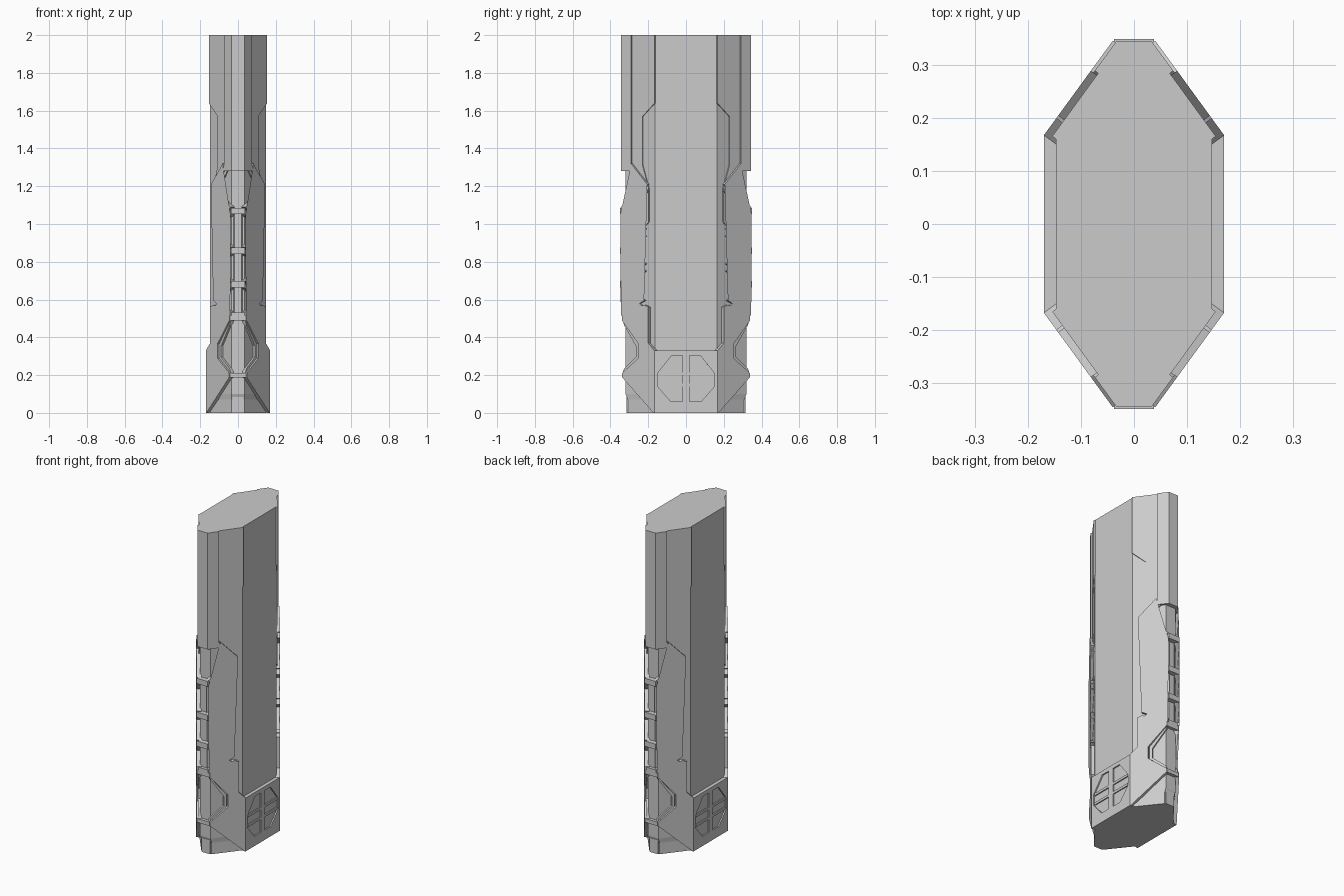
import bpy, bmesh
from mathutils import Vector

if "Cube" in bpy.data.objects:
    bpy.data.objects.remove(bpy.data.objects["Cube"])

# Core cross-section: a flat side, a slanted corner face and a narrow flat end
SIDE_X, SIDE_Y, END_X, END_Y = 0.148, 0.165, 0.035, 0.32
N = Vector((END_Y - SIDE_Y, SIDE_X - END_X, 0)).normalized()   # slant normal
C0 = N.x * SIDE_X + N.y * SIDE_Y
QUADS = [(1, 1), (-1, 1), (-1, -1), (1, -1)]


def finish(name, bm):
    bmesh.ops.recalc_face_normals(bm, faces=bm.faces[:])
    me = bpy.data.meshes.new(name)
    bm.to_mesh(me)
    bm.free()
    ob = bpy.data.objects.new(name, me)
    bpy.context.collection.objects.link(ob)
    return ob


def skin(bm, loops):
    """Stack of equal-length loops, capped at both ends."""
    rings = [[bm.verts.new(p) for p in lp] for lp in loops]
    n = len(rings[0])
    for a, b in zip(rings, rings[1:]):
        for i in range(n):
            j = (i + 1) % n
            bm.faces.new((a[i], a[j], b[j], b[i]))
    bm.faces.new(rings[0])
    bm.faces.new(rings[-1])


def slant_plates(name, polys, off, depth):
    """(y, z) outlines laid on all four slanted faces, raised by off."""
    bm = bmesh.new()
    for poly in polys:
        outer = [Vector(((C0 + off - y * N.y) / N.x, y, z)) for y, z in poly]
        inner = [p - N * depth for p in outer]
        for sx, sy in QUADS:
            skin(bm, [[(p.x * sx, p.y * sy, p.z) for p in lp] for lp in (outer, inner)])
    return finish(name, bm)


def end_plates(name, spans, half_x, y_out, taper=0.0):
    """Flat pieces on the narrow front and back ends."""
    bm = bmesh.new()
    for z0, z1 in spans:
        for s in (1, -1):
            skin(bm, [[(-w, s * y, z0), (w, s * y, z0), (w, s * y, z1), (-w, s * y, z1)]
                      for w, y in ((half_x + taper, 0.308), (half_x, y_out))])
    return finish(name, bm)


def section(z, shrink=0.0):
    pts = []
    for sx, sy in QUADS:
        pair = [(SIDE_X, SIDE_Y), (END_X, END_Y - shrink)]
        if sx * sy < 0:
            pair.reverse()
        pts += [(x * sx, y * sy, z) for x, y in pair]
    return pts


# Main body with a slightly narrower foot
bm = bmesh.new()
skin(bm, [section(0, 0.012), section(0.07, 0.012), section(0.1), section(2.0)])
finish("grip_core", bm)

# Thin stepped panels on the upper slants
slant_plates("upper_inner_panels",
             [[(0.166, 2), (0.166, 1.64), (0.23, 1.57), (0.23, 1.31), (0.198, 1.19),
               (0.198, 1.01), (0.215, 0.99), (0.22, 1.15), (0.30, 1.28), (0.30, 2)]],
             0.006, 0.012)

# Raised outer panels wrapping the narrow ends
slant_plates("upper_outer_panels",
             [[(0.29, 2), (0.29, 1.31), (0.275, 1.28), (0.345, 1.28), (0.345, 2)]],
             0.014, 0.022)
end_plates("upper_end_panels", [(1.28, 2.0)], 0.034, 0.345)

# Zigzag lacing straps down the slants, one long band per corner
path = [(0.29, 1.30), (0.205, 1.19), (0.347, 1.07), (0.218, 0.955), (0.347, 0.86),
        (0.218, 0.77), (0.345, 0.68), (0.222, 0.575)]
W = 0.019
band = [(y, z + W) for y, z in path] + [(0.345, 0.535), (0.345, 0.515)] \
    + [(y, z - W) for y, z in reversed(path)]
slant_plates("zigzag_straps", [band], 0.02, 0.028)
end_plates("strap_bridges", [(1.052, 1.085), (0.842, 0.876), (0.664, 0.697)], 0.038, 0.35)

# Lower corner guards with a notch, and their bridges over the ends
guard = [(0.168, 0), (0.168, 0.33), (0.20, 0.37), (0.20, 0.56), (0.222, 0.572),
         (0.34, 0.53), (0.34, 0.49), (0.252, 0.365), (0.252, 0.29),
         (0.338, 0.212), (0.338, 0.188), (0.172, 0.0)]
slant_plates("lower_guards", [guard], 0.02, 0.03)
end_plates("guard_bridges", [(0.488, 0.532), (0.188, 0.212)], 0.042, 0.339)

# Rim bevel framing the guard notch
slant_plates("notch_rims",
             [[(0.335, 0.49), (0.252, 0.365), (0.252, 0.29), (0.335, 0.212),
               (0.328, 0.235), (0.266, 0.295), (0.266, 0.355), (0.328, 0.465)]],
             0.012, 0.02)

# Small foot plates on the ends
end_plates("foot_plates", [(0.0, 0.1)], 0.028, 0.314)


# Base side blocks with plain recessed vents
def side_prisms(name, outlines, x0, x1):
    bm = bmesh.new()
    for o in outlines:
        for s in (1, -1):
            skin(bm, [[(s * x, y, z) for y, z in o] for x in (x0, x1)])
    return finish(name, bm)


blocks = side_prisms("base_side_blocks",
                     [[(-0.168, 0), (0.168, 0), (0.168, 0.33), (-0.168, 0.33)]], 0.14, 0.17)
half = [(0.018, 0.06), (0.08, 0.06), (0.15, 0.14), (0.15, 0.21), (0.075, 0.305), (0.018, 0.305)]
cutter = side_prisms("vent_cutter", [half, [(-y, z) for y, z in half]], 0.162, 0.2)
cutter.hide_render = True
cutter.hide_viewport = False
cutter.display_type = 'WIRE'
mod = blocks.modifiers.new("vents", 'BOOLEAN')
mod.operation = 'DIFFERENCE'
mod.solver = 'EXACT'
mod.object = cutter
bpy.context.view_layer.objects.active = blocks
bpy.ops.object.modifier_apply(modifier=mod.name)
bpy.data.objects.remove(cutter, do_unlink=True)

# Vent centre bars and slats
side_prisms("vent_slats",
            [[(-0.012, 0.06), (0.012, 0.06), (0.012, 0.305), (-0.012, 0.305)]]
            + [[(s * 0.018, z), (s * 0.145, z), (s * 0.145, z + 0.015), (s * 0.018, z + 0.015)]
               for s in (1, -1) for z in (0.14, 0.2)], 0.155, 0.169)
